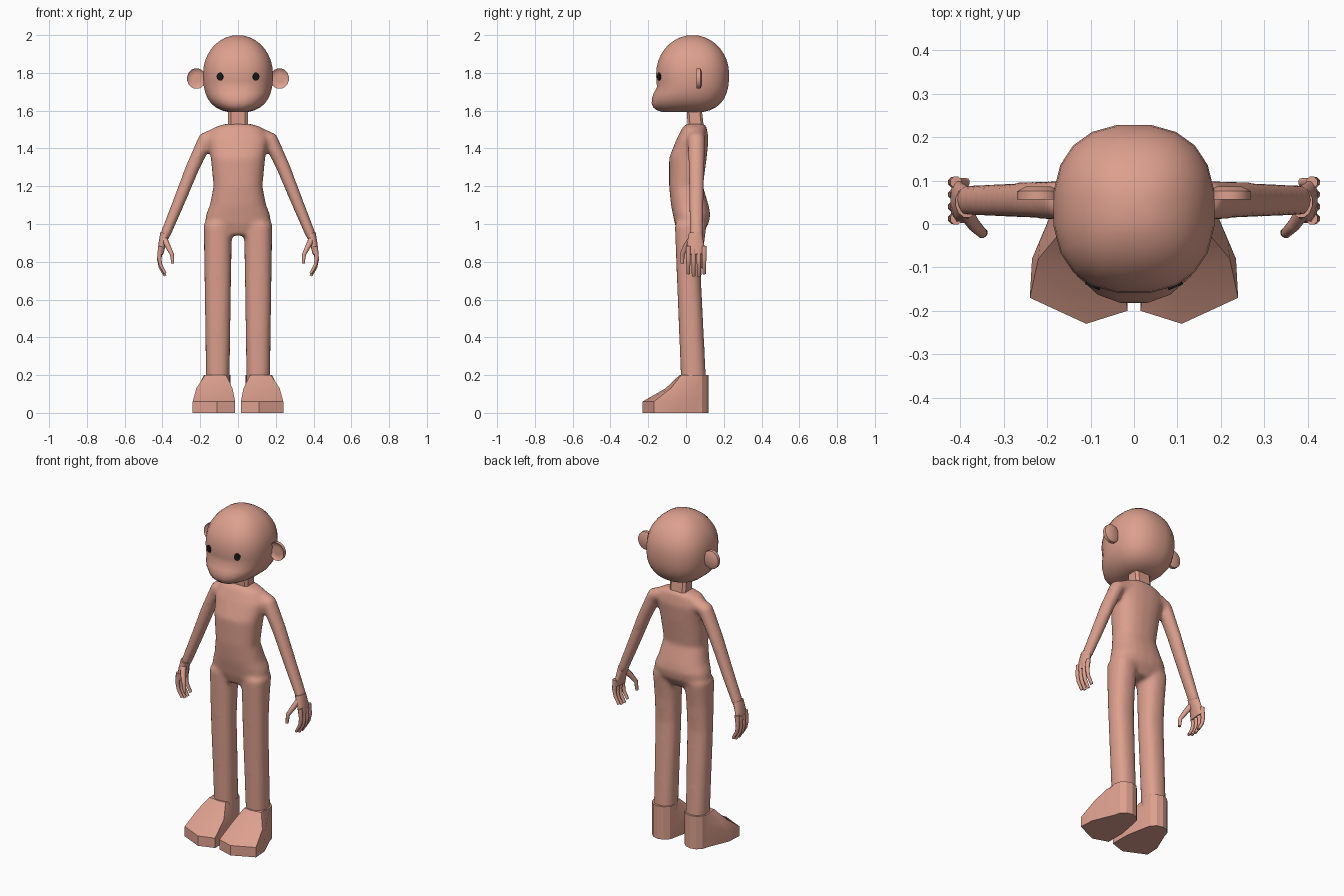
import bpy, bmesh, math
from mathutils import Vector

cube = bpy.data.objects.get("Cube")
if cube:
    bpy.data.objects.remove(cube, do_unlink=True)


def material(name, rgb):
    mat = bpy.data.materials.new(name)
    mat.use_nodes = True
    mat.diffuse_color = (*rgb, 1)
    shader = mat.node_tree.nodes["Principled BSDF"]
    shader.inputs["Base Color"].default_value = mat.diffuse_color
    return mat


skin = material("warm skin", (0.72, 0.35, 0.27))
black = material("eye black", (0.01, 0.01, 0.01))


def loft(bm, rings):
    """Bridge equal rings of points and cap both ends."""
    loops = [[bm.verts.new(point) for point in ring] for ring in rings]
    for lower, upper in zip(loops, loops[1:]):
        for i in range(len(lower)):
            bm.faces.new((lower[i - 1], lower[i], upper[i], upper[i - 1]))
    bm.faces.new(loops[0])
    bm.faces.new(loops[-1])


def lerp(ends, t):
    return ends[0] + (ends[1] - ends[0]) * t


def signed_power(value, exponent):
    return math.copysign(abs(value) ** exponent, value)


def angles(count):
    return [math.tau * (i + 0.5) / count for i in range(count)]


def oval(z, width, front, back, cx=0, power=2.4, count=20):
    """Horizontal rounded-square ring; width is half the full width."""
    middle, depth = (front + back) / 2, (back - front) / 2
    return [Vector((cx + width * signed_power(math.cos(a), 2 / power),
                    middle + depth * signed_power(math.sin(a), 2 / power), z))
            for a in angles(count)]


def tube(path, thickness, depth, count=12):
    """Rings square to a path; thickness and depth run from start to end."""
    points = [Vector(p) for p in path]
    last = len(points) - 1
    rings = []
    for i, point in enumerate(points):
        along = (points[min(i + 1, last)] - points[max(i - 1, 0)]).normalized()
        side = along.cross(Vector((0, 1, 0))).normalized()
        deep = side.cross(along)
        rings.append([point + side * lerp(thickness, i / last) * math.cos(a)
                      + deep * lerp(depth, i / last) * math.sin(a)
                      for a in angles(count)])
    return rings


def disc(centre, profile, stretch, turn=0):
    """Rings about the y axis from (radius, offset), turned about z."""
    rings = []
    for radius, offset in profile:
        ring = []
        for a in angles(16):
            x, z = radius * math.cos(a), radius * stretch * math.sin(a)
            ring.append(Vector(centre) + Vector((
                x * math.cos(turn) - offset * math.sin(turn),
                x * math.sin(turn) + offset * math.cos(turn), z)))
        rings.append(ring)
    return rings


def mirrored(rings, side):
    return [[Vector((p.x * side, p.y, p.z)) for p in ring] for ring in rings]


def make(name, parts, mat=skin, angle=60):
    """One object from lofted parts, smooth below the given edge angle."""
    bm = bmesh.new()
    for rings in parts:
        loft(bm, rings)
    bmesh.ops.recalc_face_normals(bm, faces=bm.faces)
    mesh = bpy.data.meshes.new(name)
    bm.to_mesh(mesh)
    bm.free()
    mesh.materials.append(mat)
    obj = bpy.data.objects.new(name, mesh)
    bpy.context.collection.objects.link(obj)
    bpy.ops.object.select_all(action="DESELECT")
    obj.select_set(True)
    bpy.context.view_layer.objects.active = obj
    bpy.ops.object.shade_smooth_by_angle(angle=math.radians(angle))
    return obj


# Torso, legs and arms fused into one smooth skin
torso = [oval(*ring) for ring in (
    (0.94, 0.08, -0.04, 0.08), (1, 0.175, -0.06, 0.12), (1.05, 0.17, -0.07, 0.13),
    (1.1, 0.15, -0.08, 0.12), (1.2, 0.13, -0.09, 0.09), (1.35, 0.145, -0.09, 0.11),
    (1.45, 0.16, -0.05, 0.12), (1.51, 0.13, -0.02, 0.11), (1.53, 0.07, 0, 0.1))]
leg = []
for z, back in ((1, 0.11), (0.85, 0.09), (0.7, 0.08), (0.5, 0.09), (0.1, 0.11)):
    leg.append(oval(z, lerp((0.06, 0.075), z), lerp((-0.02, -0.06), z), back, cx=0.107))
arm_line = ((0.1, 1.47), (0.17, 1.45), (0.24, 1.3), (0.32, 1.1), (0.39, 0.93))
arm = tube([(x, 0.055, z) for x, z in arm_line], (0.047, 0.028), (0.05, 0.037))

limbs = [mirrored(limb, side) for limb in (leg, arm) for side in (1, -1)]
body = make("body", [torso] + limbs)
fuse = body.modifiers.new("Fuse", "REMESH")
fuse.mode = "VOXEL"
fuse.voxel_size = 0.012
fuse.use_smooth_shade = True
soften = body.modifiers.new("Soften", "SMOOTH")
soften.iterations = 8

# Neck, a small block leaning forward
make("neck", [[oval(1.48, 0.055, 0.01, 0.1, power=5, count=8),
               oval(1.64, 0.055, 0, 0.08, power=5, count=8)]], angle=30)

# Head: a rounded ball, fuller below, its lower front drawn out as a muzzle
head = []
for step in range(-8, 9):
    height = math.sin(math.radians(step * 10))
    power = 2.6 if height < 0 else 2
    size = (1 - abs(height) ** power) ** (1 / power)
    z = 1.795 + 0.205 * height
    radius = 0.195 * size
    ring = oval(z, 0.187 * size, 0.035 - radius, 0.035 + radius)
    for point in ring:
        frontness = max(0, 0.035 - point.y) / radius
        point.y -= 0.8 * max(0, 1.725 - z) * frontness
    head.append(ring)
make("head", [head])

# Cupped ears and thin eye discs
ear = disc((0.22, 0.066, 1.77), ((0.02, 0), (0.04, 0), (0.05, -0.01),
                                 (0.05, 0.01), (0.03, 0.02)), stretch=1.1)
eye = disc((0.095, -0.142, 1.78), ((0.018, 0.004), (0.018, -0.004)), stretch=1.2, turn=0.4)

# Palm, four curled fingers and a thumb
hand = [tube([(0.385, 0.05, 0.95), (0.4, 0.05, 0.9), (0.41, 0.054, 0.84)],
             (0.028, 0.014), (0.036, 0.054))]
finger_line = ((0.41, 0.87), (0.417, 0.81), (0.41, 0.77), (0.385, 0.725))
for index in range(4):
    y = 0.012 + 0.028 * index
    lift = 0.012 if index in (0, 3) else 0
    hand.append(tube([(x, y, z + lift) for x, z in finger_line],
                     (0.014, 0.008), (0.014, 0.01), count=8))
hand.append(tube([(0.39, 0.03, 0.92), (0.37, 0, 0.88), (0.35, -0.02, 0.84), (0.345, -0.02, 0.79)],
                 (0.018, 0.008), (0.02, 0.01), count=8))

# Faceted foot: angular toe end that shrinks upwards, round heel
toe = ((-0.095, -0.08), (-0.095, -0.2), (0, -0.23), (0.13, -0.17), (0.125, -0.08))
heel = [(0.07 * math.cos(a), 0.05 + 0.068 * math.sin(a))
        for a in (math.pi * i / 6 for i in range(7))]
foot = []
for z, width, length in ((0, 1, 1), (0.06, 1, 1), (0.13, 0.85, 0.47), (0.2, 0.5, 0.15)):
    outline = [(x * width, y * length) for x, y in toe] + heel
    foot.append([Vector((0.11 + x, y, z)) for x, y in outline])

for side, label in ((1, "left"), (-1, "right")):
    make(label + "_ear", [mirrored(ear, side)])
    make(label + "_eye", [mirrored(eye, side)], black)
    make(label + "_hand", [mirrored(part, side) for part in hand])
    make(label + "_foot", [mirrored(foot, side)], angle=25)
